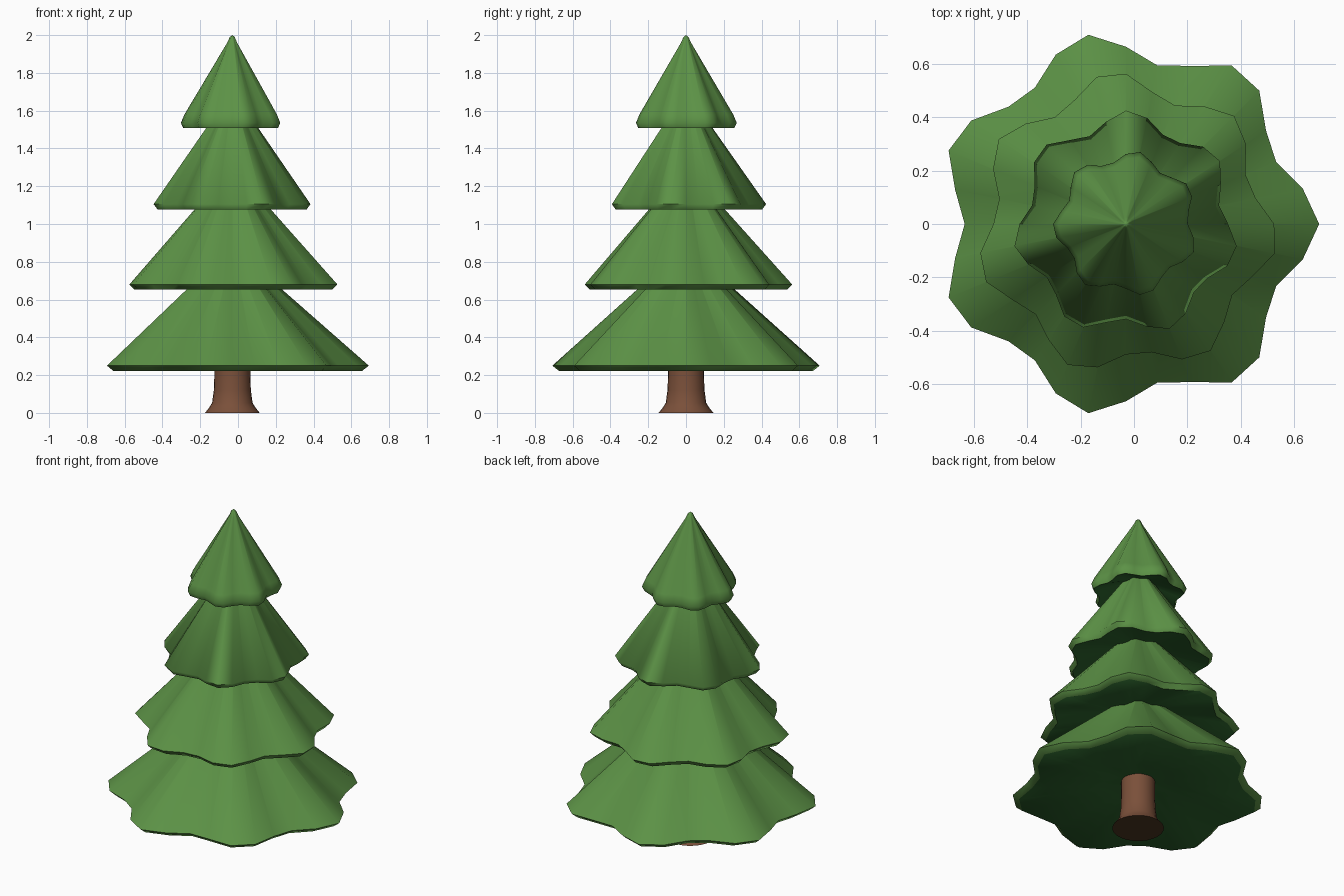
import bpy, bmesh, math

if "Cube" in bpy.data.objects:
    bpy.data.objects.remove(bpy.data.objects["Cube"])

CX = -0.03  # tree axis, so the uneven lowest tier is centred


def material(name, rgb):
    m = bpy.data.materials.new(name)
    m.diffuse_color = (*rgb, 1)
    m.use_nodes = True
    m.node_tree.nodes["Principled BSDF"].inputs["Base Color"].default_value = m.diffuse_color
    return m


def lathe(name, profile, mats, sides, under, wave=0.0, phase=0.0):
    """Revolve (radius, z) points, with seven scallops; radius 0 makes a pole.
    The first `under` bands are the underside and take the second material."""
    bm = bmesh.new()
    rings = []
    for r, z in profile:
        if r == 0:
            rings.append([bm.verts.new((CX, 0, z))] * sides)
            continue
        ring = []
        for i in range(sides):
            a = math.tau * i / sides
            rr = r * (1 + wave * math.cos(7 * a + phase))
            ring.append(bm.verts.new((CX + rr * math.cos(a), rr * math.sin(a), z)))
        rings.append(ring)
    for band, (lo, hi) in enumerate(zip(rings, rings[1:])):
        for i in range(sides):
            j = (i + 1) % sides
            quad = [lo[i], lo[j], hi[j], hi[i]]
            face = bm.faces.new(list(dict.fromkeys(quad)))
            face.material_index = 1 if band < under else 0
    bmesh.ops.recalc_face_normals(bm, faces=bm.faces)
    me = bpy.data.meshes.new(name)
    bm.to_mesh(me)
    bm.free()
    for m in mats:
        me.materials.append(m)
    ob = bpy.data.objects.new(name, me)
    bpy.context.collection.objects.link(ob)
    bpy.ops.object.select_all(action='DESELECT')
    ob.select_set(True)
    bpy.context.view_layer.objects.active = ob
    bpy.ops.object.shade_smooth_by_angle(angle=math.radians(62))
    return ob


green = material("needle green", (0.107, 0.287, 0.061))
dark_green = material("shaded needle green", (0.026, 0.127, 0.026))
brown = material("bark brown", (0.195, 0.080, 0.042))
dark_brown = material("dark bark brown", (0.072, 0.036, 0.015))

# Trunk with flared foot
lathe("trunk", [(0, 0), (0.145, 0), (0.125, 0.025), (0.107, 0.053), (0.098, 0.12),
                (0.095, 0.2), (0.095, 0.4), (0, 0.4)], [brown, dark_brown], 24, 1)

# Scalloped foliage tiers: rim radius, underside z, radius and z near the top
tiers = [(0.663, 0.222, 0.03, 0.856),
         (0.525, 0.652, 0.03, 1.271),
         (0.390, 1.077, 0.03, 1.662),
         (0.252, 1.507, 0.025, 1.96)]
for i, (r, z, rt, zt) in enumerate(tiers):
    profile = [(0, z + 0.085), (0.3 * r, z + 0.068), (0.95 * r, z), (r, z + 0.028)]
    if i == 3:
        profile.append((0.93 * r, z + 0.073))  # rounder shoulder on the top tier
    profile += [(rt, zt), (rt * 0.5, zt + 0.03), (0, zt + 0.04)]
    lathe(f"foliage_tier_{i + 1}", profile, [green, dark_green], 32, 2, 0.09, 0.9 * i)
